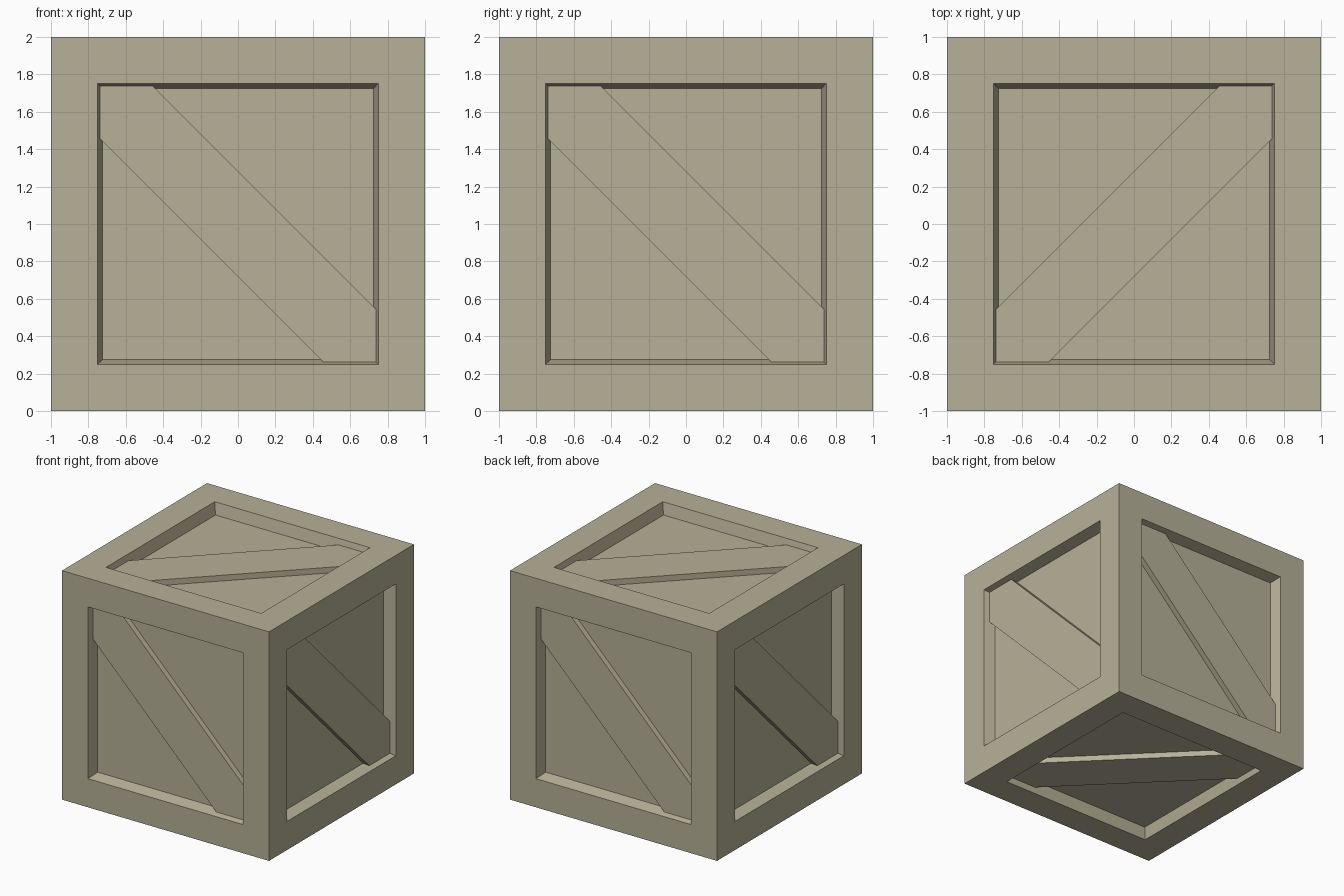
import bpy, bmesh
from math import pi
from mathutils import Matrix

if "Cube" in bpy.data.objects:
    bpy.data.objects.remove(bpy.data.objects["Cube"])

FRAME = 0.25      # frame board width
DEPTH = 0.10      # panel recess depth
TAPER = 0.025     # inward slope of the recess walls
HALF = 0.283      # plank edge offset along the face axes

wood = bpy.data.materials.new("wood")
wood.diffuse_color = (0.47, 0.44, 0.31, 1)
wood.use_nodes = True
wood.node_tree.nodes["Principled BSDF"].inputs["Base Color"].default_value = wood.diffuse_color


def finish(name, bm):
    mesh = bpy.data.meshes.new(name)
    bm.to_mesh(mesh)
    bm.free()
    mesh.materials.append(wood)
    obj = bpy.data.objects.new(name, mesh)
    bpy.context.collection.objects.link(obj)
    obj.location.z = 1
    return obj


# Crate body: cube with a tapered recessed panel on every face
bm = bmesh.new()
bmesh.ops.create_cube(bm, size=2)
panels = bm.faces[:]
bmesh.ops.inset_individual(bm, faces=panels, thickness=FRAME, use_even_offset=True)
bmesh.ops.inset_individual(bm, faces=panels, thickness=TAPER, depth=-DEPTH,
                           use_even_offset=True)
finish("crate_body", bm)


# Diagonal plank: corner-to-corner hexagon, half as thick as the recess
def plank(name, rotation):
    bm = bmesh.new()
    rings = []
    for h, z in ((1 - FRAME - TAPER, 1 - DEPTH), (1 - FRAME - TAPER / 2, 1 - DEPTH / 2)):
        c = h - HALF
        outline = [(-h, -h), (-c, -h), (h, c), (h, h), (c, h), (-h, -c)]
        rings.append([bm.verts.new((x, y, z)) for x, y in outline])
    low, high = rings
    bm.faces.new(low[::-1])
    bm.faces.new(high)
    for i in range(6):
        j = (i + 1) % 6
        bm.faces.new((low[i], low[j], high[j], high[i]))
    bm.transform(rotation)
    finish(name, bm)


def rot(angle, axis):
    return Matrix.Rotation(angle, 4, axis)


plank("top_plank", Matrix())
plank("bottom_plank", rot(pi, 'X'))
for k, side in enumerate(("front", "right", "back", "left")):
    plank(side + "_plank", rot(k * pi / 2, 'Z') @ rot(pi / 2, 'X') @ rot(pi / 2, 'Z'))
